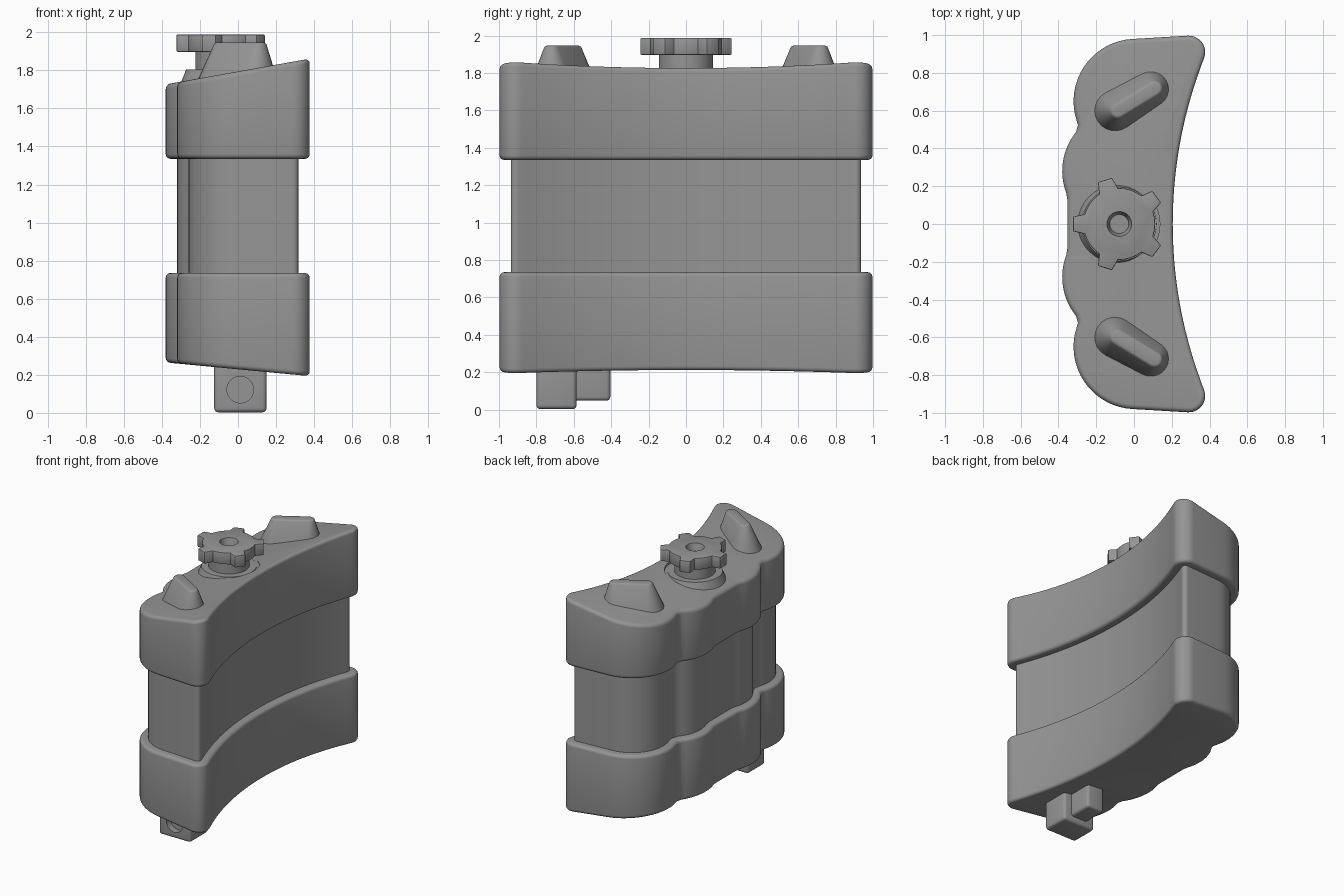
import bpy, bmesh, math
from mathutils import Vector

if "Cube" in bpy.data.objects:
    bpy.data.objects.remove(bpy.data.objects["Cube"])

grey = bpy.data.materials.new("plain grey")
grey.diffuse_color = (0.3, 0.3, 0.3, 1)
grey.use_nodes = True
grey.node_tree.nodes["Principled BSDF"].inputs["Base Color"].default_value = grey.diffuse_color


def arc(cx, cy, r, a0, a1, n):
    return [(cx + r * math.cos(math.radians(a0 + (a1 - a0) * i / n)),
             cy + r * math.sin(math.radians(a0 + (a1 - a0) * i / n))) for i in range(n + 1)]


def inset(pts, d):
    """Move a counter-clockwise outline inward by d."""
    out = []
    for i, p in enumerate(pts):
        p = Vector(p)
        a = (p - Vector(pts[i - 1])).normalized()
        b = (Vector(pts[(i + 1) % len(pts)]) - p).normalized()
        n = Vector((-a.y - b.y, a.x + b.x)).normalized()
        out.append(tuple(p + n * d / max(0.5, n.dot(Vector((-a.y, a.x))))))
    return out


def loft(name, low, high, zlow, zhigh):
    """Solid between two outlines; heights are functions of x."""
    bm = bmesh.new()
    a = [bm.verts.new((x, y, zlow(x))) for x, y in low]
    b = [bm.verts.new((x, y, zhigh(x))) for x, y in high]
    bm.faces.new(a[::-1])
    bm.faces.new(b)
    n = len(a)
    for i in range(n):
        j = (i + 1) % n
        bm.faces.new((a[i], a[j], b[j], b[i]))
    me = bpy.data.meshes.new(name)
    bm.to_mesh(me)
    bm.free()
    ob = bpy.data.objects.new(name, me)
    bpy.context.collection.objects.link(ob)
    me.materials.append(grey)
    return ob


def finish(ob, bevel=0, cutter=None, limit=60, segments=4):
    bpy.ops.object.select_all(action='DESELECT')
    bpy.context.view_layer.objects.active = ob
    ob.select_set(True)
    if bevel:
        m = ob.modifiers.new("round", 'BEVEL')
        m.width, m.segments = bevel, segments
        m.limit_method, m.angle_limit = 'ANGLE', math.radians(limit)
        m.use_clamp_overlap = False
        bpy.ops.object.modifier_apply(modifier="round")
    if cutter:
        m = ob.modifiers.new("cut", 'BOOLEAN')
        m.object, m.operation, m.solver = cutter, 'DIFFERENCE', 'EXACT'
        bpy.ops.object.modifier_apply(modifier="cut")
        bpy.data.objects.remove(cutter)
    bpy.ops.object.shade_smooth_by_angle(angle=math.radians(35))
    return ob


def flat(z):
    return lambda x: z


def top_plane(x):
    return 1.794 + 0.178 * x


def bottom_plane(x):
    return 0.229 - 0.095 * x


# Plan outline: hollow side, pointed corner, rounded end, back swelling
hollow = []
for i in range(1, 13):
    y = 0.84 * i / 12
    hollow.append((2.605 - math.sqrt(2.4 ** 2 - y * y), y))
half = (hollow + arc(0.29, 0.91, 0.087, -21, 93, 10) + arc(0.01, 0.65, 0.33, 93, 198, 16)
        + [(-0.297, 0.523)] + arc(-0.05, 0.28, 0.33, 141, 201, 12) + [(-0.353, 0.13)])
outline = [(0.205, 0)] + half + [(x, -y) for x, y in reversed(half)]

# Main shell
core = inset(outline, 0.06)
finish(loft("body", core, core, flat(0.6), flat(1.45)))
finish(loft("lower_cap", outline, outline, bottom_plane, flat(0.735)), 0.025)
KX = -0.078
seat_outline = arc(KX, 0, 0.215, 0, 360, 48)[:-1]
seat_cut = loft("seat_cutter", seat_outline, seat_outline, flat(1.80), flat(2.1))
finish(loft("upper_cap", outline, outline, flat(1.335), top_plane), 0.025, seat_cut)

# Filler neck with its seat
finish(loft("neck_seat", arc(KX, 0, 0.22, 0, 360, 48)[:-1], arc(KX, 0, 0.195, 0, 360, 48)[:-1],
            flat(1.74), flat(1.803)))
ring = arc(KX, 0, 0.145, 0, 360, 40)[:-1]
finish(loft("neck", ring, ring, flat(1.72), flat(1.91)))

# Five-lobed knob with a stepped hole
knob = []
for k in range(5):
    a = 36 + 72 * k
    for r, off in ((0.19, -16), (0.248, -9), (0.248, 9), (0.19, 16)):
        knob += arc(KX, 0, r, a + off, a + off, 1)[:1]
    knob += arc(KX, 0, 0.19, a + 16, a + 56, 8)[1:-1]
hole = loft("hole_cutter", arc(KX, 0, 0.05, 0, 360, 32)[:-1], arc(KX, 0, 0.068, 0, 360, 32)[:-1],
            flat(1.935), flat(1.995))
finish(loft("knob", knob, knob, flat(1.897), flat(1.988)), 0.006, hole, segments=2)


# Tapered ridges on the top, one at each end
def capsule(p, q, r):
    a = math.degrees(math.atan2(q[1] - p[1], q[0] - p[0]))
    return arc(*q, r, a - 90, a + 90, 12) + arc(*p, r, a + 90, a + 270, 12)


for side, name in ((1, "back_ridge"), (-1, "front_ridge")):
    base = capsule((-0.095, 0.6 * side), (0.085, 0.71 * side), 0.13)
    crest = capsule((-0.085, 0.6 * side), (0.11, 0.718 * side), 0.037)
    finish(loft(name, base, crest, flat(1.72), flat(1.946)), 0.012, limit=40, segments=3)


# Outlet under the front end
def box(name, x0, x1, y0, y1, z0, z1):
    r = [(x0, y0), (x1, y0), (x1, y1), (x0, y1)]
    return loft(name, r, r, flat(z0), flat(z1))


socket = loft("socket_cutter", arc(0, 0, 0.07, 0, 360, 32)[:-1], arc(0, 0, 0.07, 0, 360, 32)[:-1],
              flat(-0.05), flat(0.05))
socket.rotation_euler.x = math.pi / 2
socket.location = (0.012, -0.80, 0.122)
bpy.context.view_layer.update()
finish(box("outlet_block", -0.125, 0.15, -0.80, -0.585, 0.003, 0.3), 0.022, socket)
finish(box("outlet_stem", -0.06, 0.085, -0.65, -0.405, 0.048, 0.3), 0.02)
